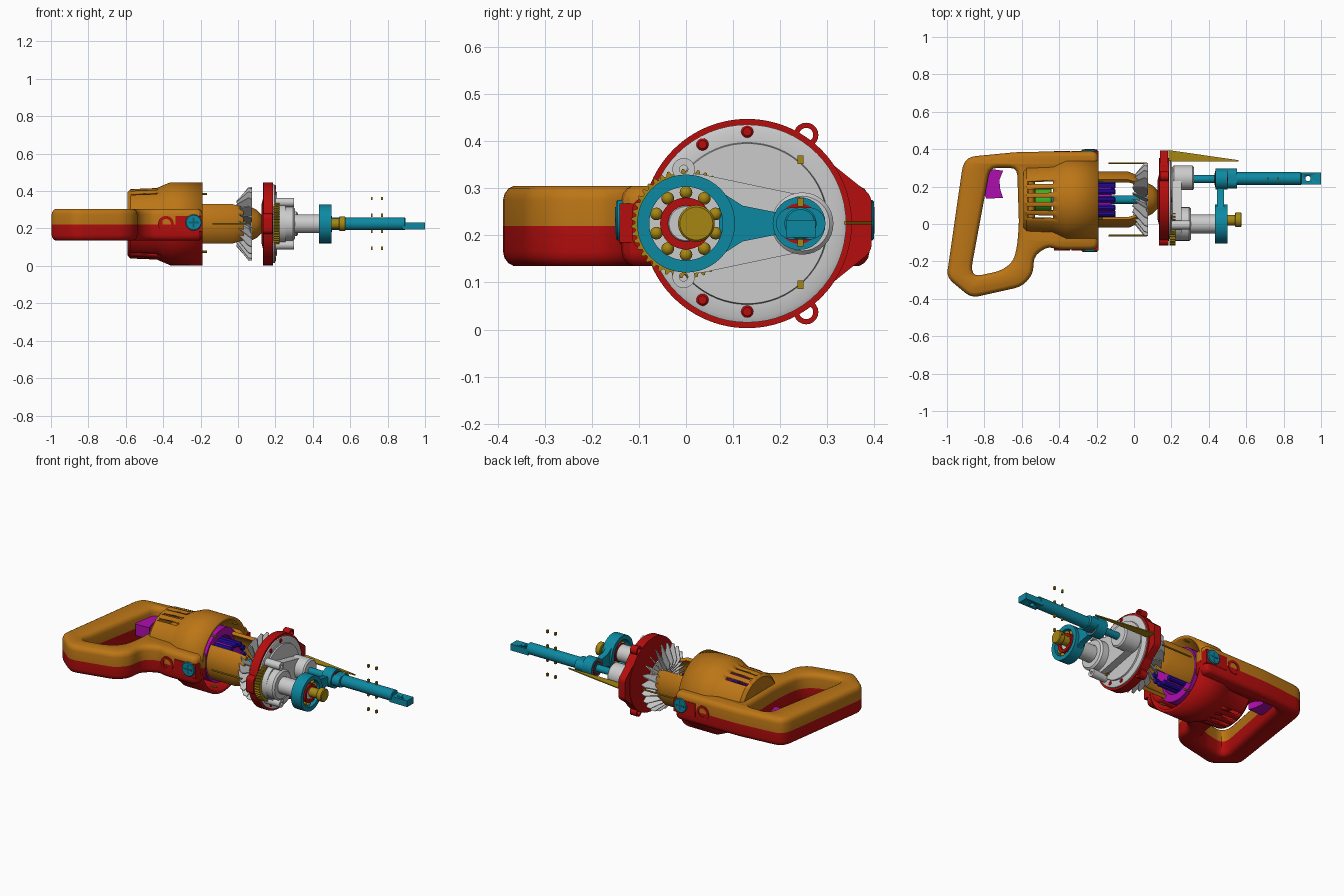
import bpy, bmesh
from math import sin, cos, pi, radians, tau
from mathutils import Vector
from mathutils.geometry import tessellate_polygon

if "Cube" in bpy.data.objects:
    bpy.data.objects.remove(bpy.data.objects["Cube"])

COL = dict(orange=(.50, .18, .008), red=(.46, .004, .004), teal=(.004, .25, .36), yellow=(.38, .24, .006),
           magenta=(.42, .004, .42), blue=(.02, .004, .42), green=(.05, .45, .02), dark=(.004, .12, .17))
MATS = {}
CY, CZ = .13, .225      # motor axis
PY = .24                # plunger axis


def finish(bm, name, color=None, angle=32):
    bmesh.ops.remove_doubles(bm, verts=bm.verts, dist=1e-5)
    bmesh.ops.recalc_face_normals(bm, faces=bm.faces)
    me = bpy.data.meshes.new(name)
    bm.to_mesh(me)
    bm.free()
    ob = bpy.data.objects.new(name, me)
    bpy.context.collection.objects.link(ob)
    if color:
        if color not in MATS:
            MATS[color] = bpy.data.materials.new(color)
            MATS[color].diffuse_color = (*COL[color], 1)
        me.materials.append(MATS[color])
    bpy.ops.object.select_all(action='DESELECT')
    ob.select_set(True)
    bpy.context.view_layer.objects.active = ob
    bpy.ops.object.shade_smooth_by_angle(angle=radians(angle))
    return ob


def place(axis, a, u, v):
    return {'x': (a, u, v), 'y': (u, a, v), 'z': (u, v, a)}[axis]


def lathe(name, prof, c, color=None, axis='x', n=40, ring=False, arc=(0, tau), skip=lambda i, j: False):
    """Turn (along, radius) points about an axis; ring=True closes the profile."""
    bm = bmesh.new()
    full = arc[1] - arc[0] > 6.28
    rows = []
    for i in range(n if full else n + 1):
        t = arc[0] + (arc[1] - arc[0]) * i / n
        rows.append([bm.verts.new(place(axis, a, c[0] + r * cos(t), c[1] + r * sin(t))) for a, r in prof])
    m = len(prof)
    for i in range(n):
        p, q = rows[i], rows[(i + 1) % len(rows)]
        for j in range(m if ring else m - 1):
            k = (j + 1) % m
            if not skip(i, j):
                bm.faces.new((p[j], p[k], q[k], q[j]))
    if ring and not full:
        bm.faces.new(rows[0])
        bm.faces.new(rows[-1])
    bmesh.ops.dissolve_degenerate(bm, dist=1e-5, edges=bm.edges)
    return finish(bm, name, color)


def cyl(name, a, b, r, c, color=None, axis='x', n=32, bev=.004):
    return lathe(name, [(a, 0), (a, r - bev), (a + bev, r), (b - bev, r), (b, r - bev), (b, 0)], c, color, axis, n)


def tube(name, a, b, r0, r1, c, color=None, axis='x', n=32):
    return lathe(name, [(a, r0), (a, r1), (b, r1), (b, r0)], c, color, axis, n, ring=True)


def prism(name, pts, a, b, color=None, axis='x'):
    bm = bmesh.new()
    lo, hi = [[bm.verts.new(place(axis, h, *p)) for p in pts] for h in (a, b)]
    bm.faces.new(lo)
    bm.faces.new(hi)
    for i in range(len(pts)):
        bm.faces.new((lo[i - 1], lo[i], hi[i], hi[i - 1]))
    return finish(bm, name, color)


def box(name, x, y, z, color=None):
    return prism(name, [(y[0], z[0]), (y[1], z[0]), (y[1], z[1]), (y[0], z[1])], *x, color)


def hull(name, circles, a, b, color=None, n=32):
    """Rounded plate in the y-z plane wrapped around (y, z, r) circles."""
    bm = bmesh.new()
    for y, z, r in circles:
        for i in range(n):
            for x in (a, b):
                bm.verts.new((x, y + r * cos(tau * i / n), z + r * sin(tau * i / n)))
    bmesh.ops.convex_hull(bm, input=bm.verts)
    bmesh.ops.delete(bm, geom=[v for v in bm.verts if not v.link_faces], context='VERTS')
    bmesh.ops.dissolve_limit(bm, angle_limit=.01, verts=bm.verts, edges=bm.edges)
    return finish(bm, name, color)


def rounded(pts, d):
    out = []
    for i, p in enumerate(pts):
        p, a, b = Vector(p), Vector(pts[i - 1]), Vector(pts[(i + 1) % len(pts)])
        s = p + (a - p).normalized() * min(d, .45 * (a - p).length)
        e = p + (b - p).normalized() * min(d, .45 * (b - p).length)
        out += [s * (1 - t) ** 2 + p * 2 * t * (1 - t) + e * t * t for t in (0, .33, .67, 1)]
    return out


def inset(pts, t):
    out = []
    for i, p in enumerate(pts):
        d0, d1 = (p - pts[i - 1]).normalized(), (pts[(i + 1) % len(pts)] - p).normalized()
        n0, n1 = Vector((-d0.y, d0.x)), Vector((-d1.y, d1.x))
        out.append(p + (n0 + n1) * t / (1 + n0.dot(n1)))
    return out


# Handle halves: outer loop runs counter-clockwise, the grip hole clockwise; a notch makes room for the motor
outer = [(-.19, .275), (-.19, .39), (-.62, .385), (-.88, .36), (-.915, .32), (-1.002, -.285), (-.87, -.395),
         (-.60, -.335), (-.54, -.27), (-.535, -.17), (-.46, -.12), (-.41, -.137), (-.19, -.137), (-.19, -.015),
         (-.53, -.015), (-.53, .275)]
hole = [(-.77, .30), (-.625, .30), (-.615, .0), (-.625, -.12), (-.645, -.20), (-.71, -.25), (-.85, -.28), (-.87, -.24)]
loops = [rounded(outer, .04), rounded(hole, .04)]
edge = ((0, 0), (0, .055), (.003, .068), (.011, .079), (.022, .085))
for name, s, col, a0 in (('upper', 1, 'orange', 0), ('lower', -1, 'red', pi)):
    bm = bmesh.new()
    stacks = [[[Vector((p.x, p.y, .22 + s * h)) for p in inset(lp, t)] for lp in loops] for t, h in edge]
    verts = [[[bm.verts.new(p) for p in lp] for lp in st] for st in stacks]
    for lo, hi in zip(verts, verts[1:]):
        for p, q in zip(lo, hi):
            for i in range(len(p)):
                bm.faces.new((p[i - 1], p[i], q[i], q[i - 1]))
    for st, vs in ((stacks[0], verts[0]), (stacks[-1], verts[-1])):
        flat = vs[0] + vs[1]
        for tri in tessellate_polygon(st):
            if len(set(tri)) == 3:
                bm.faces.new([flat[k] for k in tri])
    finish(bm, name + '_handle', col)
    # Motor barrel half with five vent slots
    shell = lathe(name + '_barrel', [(-.583, 0), (-.583, .165), (-.57, .178), (-.43, .183), (-.40, .196), (-.36, .213),
                                     (-.19, .213)], (CY, CZ), col, n=48, arc=(a0, a0 + pi),
                  skip=lambda i, j: j == 2 and 15 <= i < 33 and (i - 15) % 4 < 2)
    m = shell.modifiers.new('wall', 'SOLIDIFY')
    m.thickness, m.offset = .018, 0

# Trigger
prism('trigger', [(-.775, .295), (-.70, .285), (-.72, .235), (-.715, .185), (-.70, .14), (-.79, .135), (-.80, .16)],
      .185, .255, 'magenta', 'z')

# Brush caps and side holes on both flanks
for s, y in ((-1, -.137), (1, .387)):
    def span(d0, d1):
        return sorted((y + s * d0, y + s * d1))
    tube('side_hole', *span(-.03, .004), .026, .042, (-.385, .225), 'red', 'y')
    cyl('side_hole_floor', *span(-.03, -.002), .03, (-.385, .225), 'red', 'y')
    box('brush_holder', (-.335, -.19), span(-.04, .004), (.185, .268), 'red')
    cyl('brush_cap', *span(-.03, .012), .043, (-.237, .232), 'teal', 'y')
    box('cap_slot', (-.265, -.209), span(.005, .0135), (.227, .237), 'dark')
    box('cap_slot', (-.242, -.232), span(.005, .0135), (.204, .26), 'dark')

# Motor: field, armature, commutator, shaft
tube('field_core', -.42, -.2, .115, .16, (CY, CZ), 'magenta')
cyl('armature_core', -.40, -.12, .085, (CY, CZ), 'magenta')
for i in range(12):
    t = tau * i / 12
    cyl('winding', -.42, -.10, .016, (CY + .085 * cos(t), CZ + .085 * sin(t)), 'blue', n=10)
cyl('commutator', -.53, -.44, .06, (CY, CZ), 'green')
cyl('motor_shaft', -.55, .2, .022, (CY, CZ), 'teal')

# Motor cage: side shells, bearing seat, long screws
for mid in (0, pi):
    lathe('cage_side', [(-.2, .13), (-.2, .15), (-.03, .15), (.03, .125), (.03, .105), (-.03, .13)], (CY, CZ),
          'orange', n=20, ring=True, arc=(mid - .78, mid + .78))
lathe('bearing_seat', [(.07, .03), (.07, .09), (.10, .075), (.125, .05), (.13, .03)], (CY, CZ), 'orange', ring=True)
for y in (-.062, .325):
    cyl('long_screw', -.135, .07, .005, (y, CZ), 'yellow', n=8, bev=.001)
for y, z in ((.03, .385), (.23, .385), (.03, .075), (.23, .075)):
    cyl('field_screw', -.2, -.165, .006, (y, z), 'yellow', n=8, bev=.001)

# Fan
bm = bmesh.new()
for i in range(22):
    t = tau * i / 22
    e, n = Vector((0, cos(t), sin(t))), Vector((0, -sin(t), cos(t)))
    f = [[bm.verts.new(Vector((x, CY, CZ)) + e * r + n * ((x - .03) * .5 + o))
          for r, x in ((.05, .03), (.09, 0), (.12, -.008), (.195, .055), (.195, .076), (.05, .076))]
         for o in (-.003, .003)]
    bm.faces.new(f[0])
    bm.faces.new(f[1])
    for j in range(6):
        bm.faces.new((f[0][j - 1], f[0][j], f[1][j], f[1][j - 1]))
finish(bm, 'fan_blades')
lathe('fan_hub', [(.03, .022), (.03, .045), (.06, .06), (.068, .12), (.075, .12), (.075, .022)], (CY, CZ), ring=True)

# Red gear case ring with ears and side bulge
lathe('gear_case_ring', [(.16, .04), (.125, .05), (.125, .10), (.137, .15), (.135, .222), (.188, .222), (.188, .2),
                         (.175, .04)], (CY, CZ), 'red', n=64, ring=True)
hull('ring_bulge', [(.36, .268, .034), (.36, .182, .034), (.28, .35, .02), (.28, .10, .02)], .138, .183, 'red')
hull('ring_bulge_tab', [(-.09, .255, .024), (-.09, .195, .024), (0, .225, .04)], .135, .185, 'red')
for z in (.413, .037):
    tube('ring_ear', .14, .185, .015, .026, (.255, z), 'red', n=20)

# Grey cover plate and its screws
lathe('cover_plate', [(.18, 0), (.18, .21), (.196, .21), (.20, .20), (.20, .172), (.208, .17), (.208, 0)],
      (CY, CZ), n=64)
for y, z in ((.13, .42), (.13, .038), (.035, .393), (.035, .063)):
    cyl('cover_screw', .18, .204, .013, (y, z), 'red', n=16)

# Gear seen at the side of the cover
teeth = [((.116 if k % 4 in (1, 2) else .108) * cos(tau * k / 176), (.116 if k % 4 in (1, 2) else .108) * sin(tau * k / 176))
         for k in range(176)]
prism('drive_gear', [(u, CZ + v) for u, v in teeth], .19, .222, 'yellow')

# Gear housing: body, plunger boss, crank boss, lugs
hull('housing_body', [(.016, CZ, .106), (PY, CZ, .06)], .20, .255)
cyl('plunger_boss', .205, .32, .066, (.247, CZ), bev=.008)
cyl('crank_boss', .23, .305, .09, (0, CZ), bev=.01)
cyl('crank_shaft', .30, .44, .05, (0, CZ))
for z in (.34, .112):
    tube('housing_lug', .20, .30, .009, .024, (-.005, z), n=20)

# Connecting rod with ball bearing and crank pin
tube('rod_big_end', .432, .50, .078, .104, (0, CZ), 'teal', n=48)
tube('rod_small_end', .435, .50, .042, .056, (PY, CZ), 'teal')
tube('small_end_bush', .432, .503, .03, .043, (PY, CZ), 'red')
prism('rod_arm', [(.07, CZ - .07), (.12, CZ - .038), (.20, CZ - .022), (.20, CZ + .022), (.12, CZ + .038), (.07, CZ + .07)],
      .445, .48, 'teal')
tube('bearing_inner', .44, .495, .038, .055, (0, CZ), 'red', n=40)
cyl('bearing_core', .43, .485, .04, (0, CZ))
bm = bmesh.new()
for i in range(10):
    t = tau * (i + .5) / 10
    vs = bmesh.ops.create_uvsphere(bm, u_segments=14, v_segments=8, radius=.0135)['verts']
    bmesh.ops.translate(bm, verts=vs, vec=(.475, .066 * cos(t), CZ + .066 * sin(t)))
finish(bm, 'bearing_balls', 'yellow', 60)
cyl('crank_pin', .47, .545, .028, (.02, CZ), 'yellow')
cyl('crank_pin_head', .54, .575, .039, (.022, CZ), 'yellow')

# Plunger with flattened, drilled tip
cyl('plunger_rear', .28, .45, .021, (PY, CZ), 'teal')
cyl('plunger_pin', .43, .52, .034, (PY, CZ), 'teal')
hull('plunger_block', [(.225, CZ, .034), (.262, CZ, .034)], .495, .55, 'teal')
cyl('plunger', .54, .895, .034, (.243, CZ), 'teal')
tip = box('plunger_tip', (.88, 1.0), (.212, .275), (.195, .233), 'teal')
drill = cyl('tip_drill', .1, .4, .014, (.93, .243), axis='z', n=20)
m = tip.modifiers.new('hole', 'BOOLEAN')
m.object, m.operation = drill, 'DIFFERENCE'
drill.hide_render = True

# Loose roller pins and thin wedge plate
for x in (.715, .77):
    for z in (.36, .27, .185, .095):
        box('roller_pin', (x - .005, x + .005), (.237, .249), (z - .009, z + .009), 'yellow')
prism('wedge_plate', [(.185, .395), (.185, .335), (.56, .335), (.56, .341)], .223, .229, 'yellow', 'z')

for m in bpy.data.materials:
    if m.users and not m.is_grease_pencil:
        m.use_nodes = True
        m.node_tree.nodes["Principled BSDF"].inputs["Base Color"].default_value = m.diffuse_color
